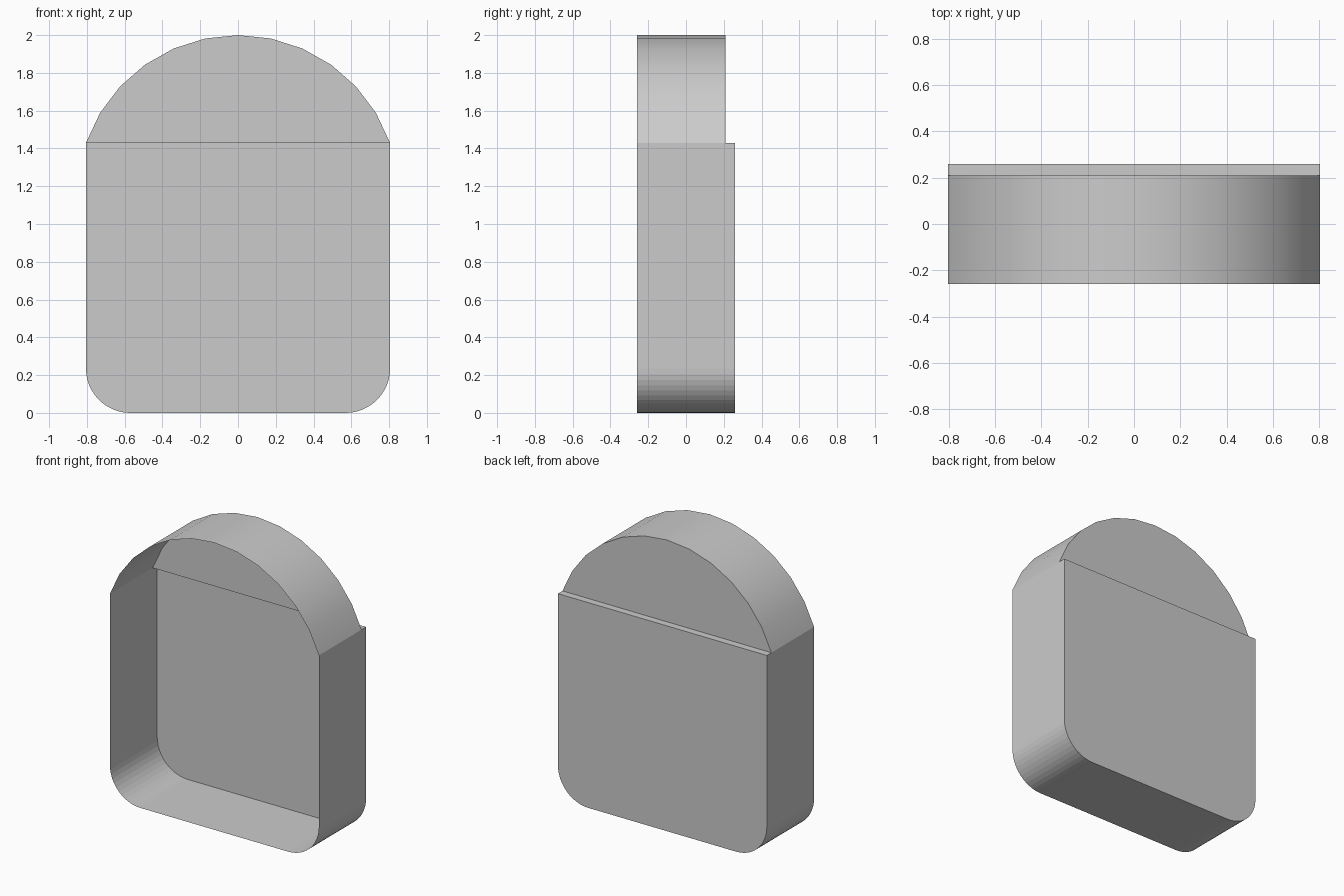
import bpy, bmesh
from math import sin, cos, pi, asin

if "Cube" in bpy.data.objects:
    bpy.data.objects.remove(bpy.data.objects["Cube"])

W, SPRING, TOP = 0.805, 1.43, 2.0      # half width, arch start, arch top
FRONT, BACK, HOOD_BACK = -0.26, 0.26, 0.21
CORNER = 0.235


def arc(cx, cz, r, a0, a1, n):
    return [(cx + r * cos(a0 + (a1 - a0) * i / n),
             cz + r * sin(a0 + (a1 - a0) * i / n)) for i in range(n + 1)]


def shell(name, profile, back, ledge_from=None, smooth=False):
    """Thin wall along an open profile (counter-clockwise from the front) plus a back panel."""
    bm = bmesh.new()
    f = [bm.verts.new((x, FRONT, z)) for x, z in profile]
    b = [bm.verts.new((x, back, z)) for x, z in profile]
    for i in range(len(profile) - 1):
        wall = bm.faces.new((f[i], b[i], b[i + 1], f[i + 1]))
        wall.smooth = smooth
    bm.faces.new(b[::-1])
    if ledge_from is not None:
        # narrow step along the top of the back panel
        l = [bm.verts.new((x, ledge_from, z)) for x, z in (profile[0], profile[-1])]
        bm.faces.new((l[1], l[0], b[0], b[-1]))
    mesh = bpy.data.meshes.new(name)
    bm.to_mesh(mesh)
    bm.free()
    obj = bpy.data.objects.new(name, mesh)
    bpy.context.collection.objects.link(obj)
    if smooth:
        # keep the rim between wall and back panel sharp
        mesh.set_sharp_from_angle(angle=pi / 6)
    return obj


# Lower tray with rounded bottom corners and the step at its top
lower = ([(-W, SPRING)]
         + arc(-W + CORNER, CORNER, CORNER, pi, 1.5 * pi, 12)
         + arc(W - CORNER, CORNER, CORNER, 1.5 * pi, 2 * pi, 12)
         + [(W, SPRING)])
shell("lower_tray", lower, BACK, ledge_from=HOOD_BACK)

# Arched hood, slightly shallower
rise = TOP - SPRING
R = (W * W + rise * rise) / (2 * rise)
half = asin(W / R)
hood = arc(0, TOP - R, R, pi / 2 - half, pi / 2 + half, 12)
shell("arched_hood", hood, HOOD_BACK, smooth=True)
